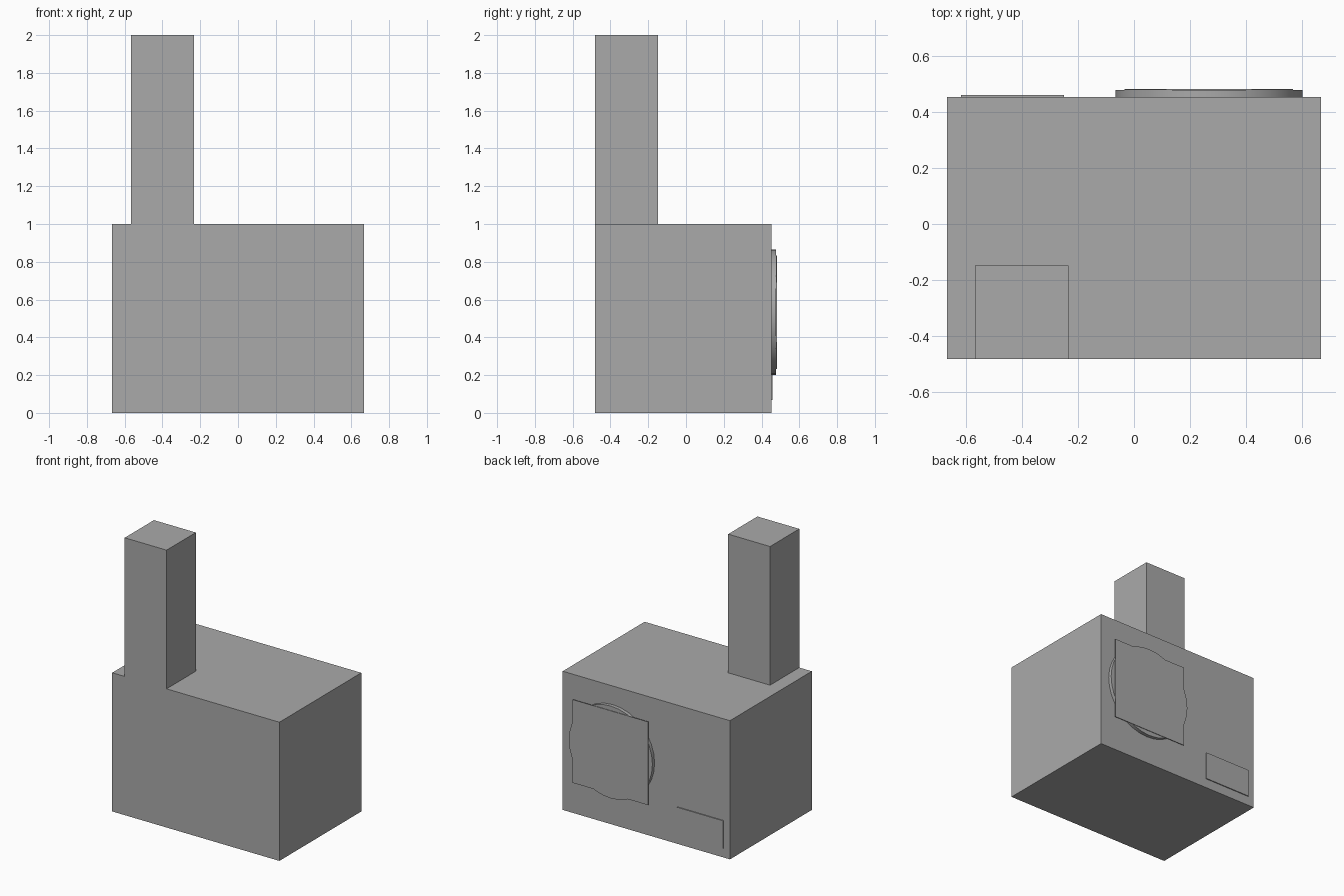
import bpy
import math

if "Cube" in bpy.data.objects:
    bpy.data.objects.remove(bpy.data.objects["Cube"])

BACK = 0.452          # y of the rear wall
FRONT = -0.481        # y of the front wall

grey = bpy.data.materials.new("plain grey")
grey.diffuse_color = (0.4, 0.4, 0.4, 1)
grey.use_nodes = True
grey.node_tree.nodes["Principled BSDF"].inputs["Base Color"].default_value = grey.diffuse_color


def box(name, x, y, z):
    """Box from (min, max) ranges on each axis."""
    bpy.ops.mesh.primitive_cube_add(
        size=1, location=[(r[0] + r[1]) / 2 for r in (x, y, z)])
    ob = bpy.context.object
    ob.name = name
    ob.scale = [r[1] - r[0] for r in (x, y, z)]
    bpy.ops.object.transform_apply(location=False, rotation=False, scale=True)
    ob.data.materials.append(grey)
    return ob


# main block and tall chimney, flush at the front
box("body", (-0.667, 0.667), (FRONT, BACK), (0, 1))
box("chimney", (-0.567, -0.233), (FRONT, FRONT + 0.333), (1, 2))

# round mount on the rear wall
bpy.ops.mesh.primitive_cylinder_add(
    vertices=32, radius=0.333, depth=0.025,
    location=(0.267, BACK + 0.0125, 0.533), rotation=(math.pi / 2, 0, 0))
disc = bpy.context.object
disc.name = "round_mount"
disc.data.materials.append(grey)
bpy.ops.object.shade_smooth_by_angle(angle=math.radians(30))

# square plate over the mount, and the small low panel beside it
box("square_plate", (-0.033, 0.567), (BACK + 0.025, BACK + 0.029), (0.233, 0.833))
box("small_panel", (-0.617, -0.25), (BACK, BACK + 0.007), (0.067, 0.267))
